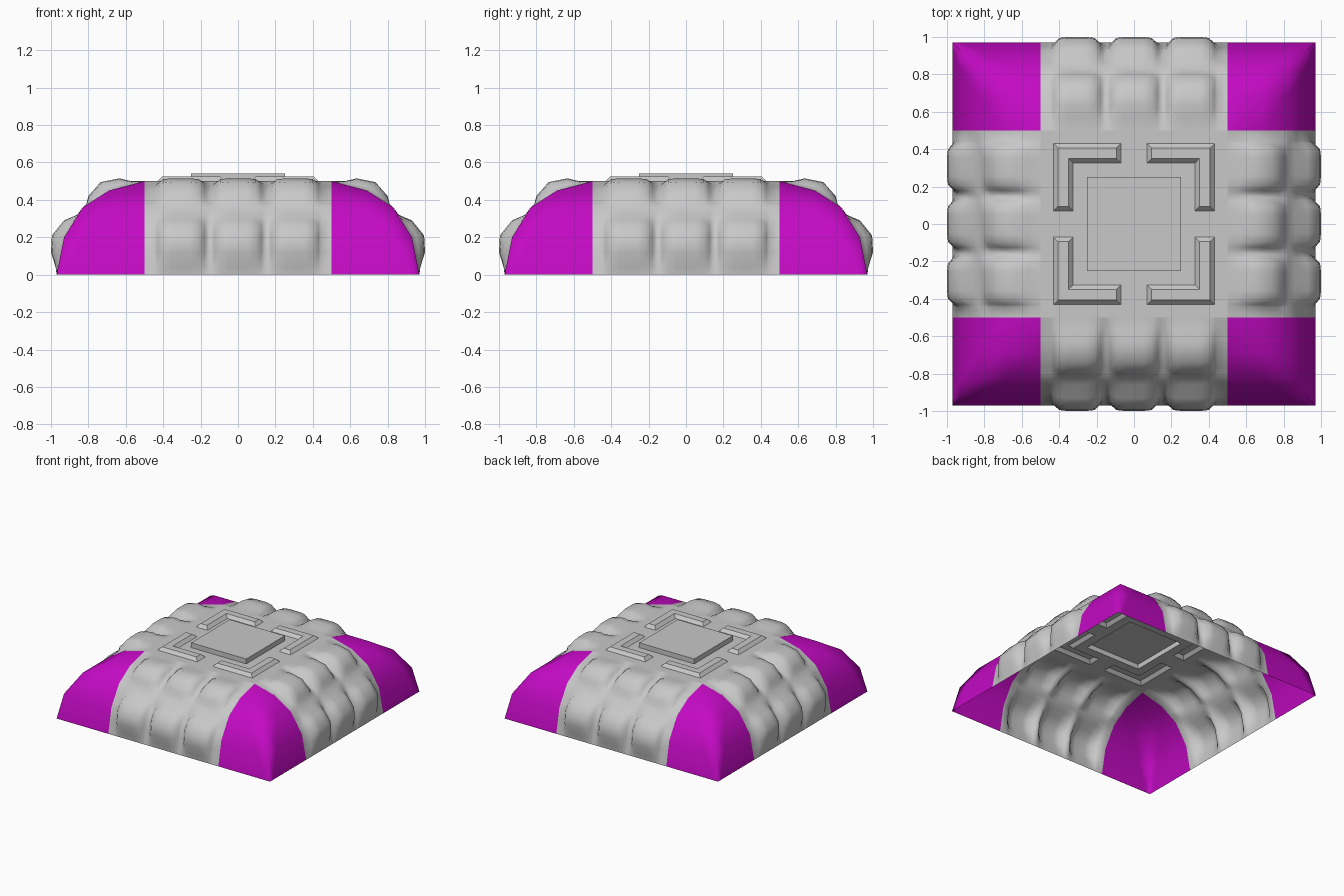
import bpy
import bmesh
from math import pi
from mathutils import Matrix

cube = bpy.data.objects.get("Cube")
if cube:
    bpy.data.objects.remove(cube, do_unlink=True)


def make_material(name, colour):
    mat = bpy.data.materials.new(name)
    mat.use_nodes = True
    mat.diffuse_color = colour
    mat.node_tree.nodes["Principled BSDF"].inputs["Base Color"].default_value = colour
    return mat


grey = make_material("light grey", (0.58, 0.58, 0.58, 1))
purple = make_material("bright purple", (0.55, 0.003, 0.55, 1))


def finish(bm, name, mat, smooth, turn=0):
    """Turn the part about the vertical axis and add it to the scene."""
    bm.transform(Matrix.Rotation(turn * pi / 2, 4, "Z"))
    mesh = bpy.data.meshes.new(name)
    bm.to_mesh(mesh)
    bm.free()
    for poly in mesh.polygons:
        poly.use_smooth = smooth
    mesh.materials.append(mat)
    obj = bpy.data.objects.new(name, mesh)
    bpy.context.scene.collection.objects.link(obj)
    return obj


def grid_verts(bm, columns, rows, place):
    return [[bm.verts.new(place(c, r)) for r in rows] for c in columns]


# Curved corner: square rings that follow the shell profile
shell = [(0.5, 0.5), (0.69, 0.45), (0.83, 0.36), (0.93, 0.2), (0.97, 0)]


def corner(name, turn):
    bm = bmesh.new()
    steps = range(len(shell))
    v = grid_verts(bm, steps, steps,
                   lambda i, j: (shell[i][0], -shell[j][0], shell[max(i, j)][1]))
    for i in steps[:-1]:
        for j in steps[:-1]:
            a, b, c, d = v[i][j], v[i][j + 1], v[i + 1][j + 1], v[i + 1][j]
            if i == j:
                bm.faces.new((a, b, c))
                bm.faces.new((a, c, d))
            else:
                bm.faces.new((a, b, c, d))
    finish(bm, name, purple, True, turn)


# Padded side: blend between the plain shell and a two-bump profile
plain = [(0.97, 0), (0.962, 0.04), (0.946, 0.12), (0.93, 0.2), (0.9, 0.248),
         (0.868, 0.3), (0.83, 0.36), (0.8, 0.38), (0.76, 0.405), (0.69, 0.45),
         (0.615, 0.47), (0.55, 0.487), (0.5, 0.5)]
padded = [(0.97, 0), (0.975, 0.04), (1, 0.12), (0.995, 0.21), (0.93, 0.29),
          (0.86, 0.32), (0.83, 0.36), (0.81, 0.38), (0.8, 0.42), (0.735, 0.495),
          (0.635, 0.515), (0.57, 0.5), (0.5, 0.5)]
swell = {0.14: 0, 0.125: 0.35, 0.095: 0.9, 0.05: 1, 0: 1}

pad_columns = {(-0.5, 0), (0.5, 0)}
for centre in (-0.305, 0, 0.305):
    for offset, weight in swell.items():
        pad_columns |= {(centre - offset, weight), (centre + offset, weight)}
pad_columns = sorted(pad_columns)


def padded_side(name, turn):
    def place(column, row):
        x, w = column
        (out_a, z_a), (out_b, z_b) = plain[row], padded[row]
        return x, -(out_a + (out_b - out_a) * w), z_a + (z_b - z_a) * w

    bm = bmesh.new()
    rows = range(len(plain))
    v = grid_verts(bm, pad_columns, rows, place)
    for left, right in zip(v, v[1:]):
        for r in rows[:-1]:
            bm.faces.new((left[r], right[r], right[r + 1], left[r + 1]))
    finish(bm, name, grey, True, turn)


sides = ("front", "left", "back", "right")
corners = ("front_left", "back_left", "back_right", "front_right")
for turn in range(4):
    padded_side(sides[turn] + "_padding", turn)
    corner(corners[turn] + "_corner", turn)

# Top plate with a raised square and four raised angle brackets
half = [0.07, 0.25, 0.325, 0.43, 0.5]
lines = [-h for h in reversed(half)] + half
bm = bmesh.new()
v = grid_verts(bm, lines, lines, lambda x, y: (x, y, 0.5))
for i in range(len(lines) - 1):
    for j in range(len(lines) - 1):
        bm.faces.new((v[i][j], v[i + 1][j], v[i + 1][j + 1], v[i][j + 1]))


def reach(face):
    c = face.calc_center_median()
    return sorted((abs(c.x), abs(c.y)))


def raise_region(faces, bevel, height):
    bmesh.ops.inset_region(bm, faces=faces, thickness=bevel, use_even_offset=True)
    for vert in {vert for face in faces for vert in face.verts}:
        vert.co.z = height


square = [f for f in bm.faces if reach(f)[1] < 0.25]
brackets = [f for f in bm.faces
            if reach(f)[0] > 0.07 and 0.325 < reach(f)[1] < 0.43]
raise_region(square, 0.055, 0.54)
raise_region(brackets, 0.024, 0.525)
finish(bm, "top_plate", grey, False)
